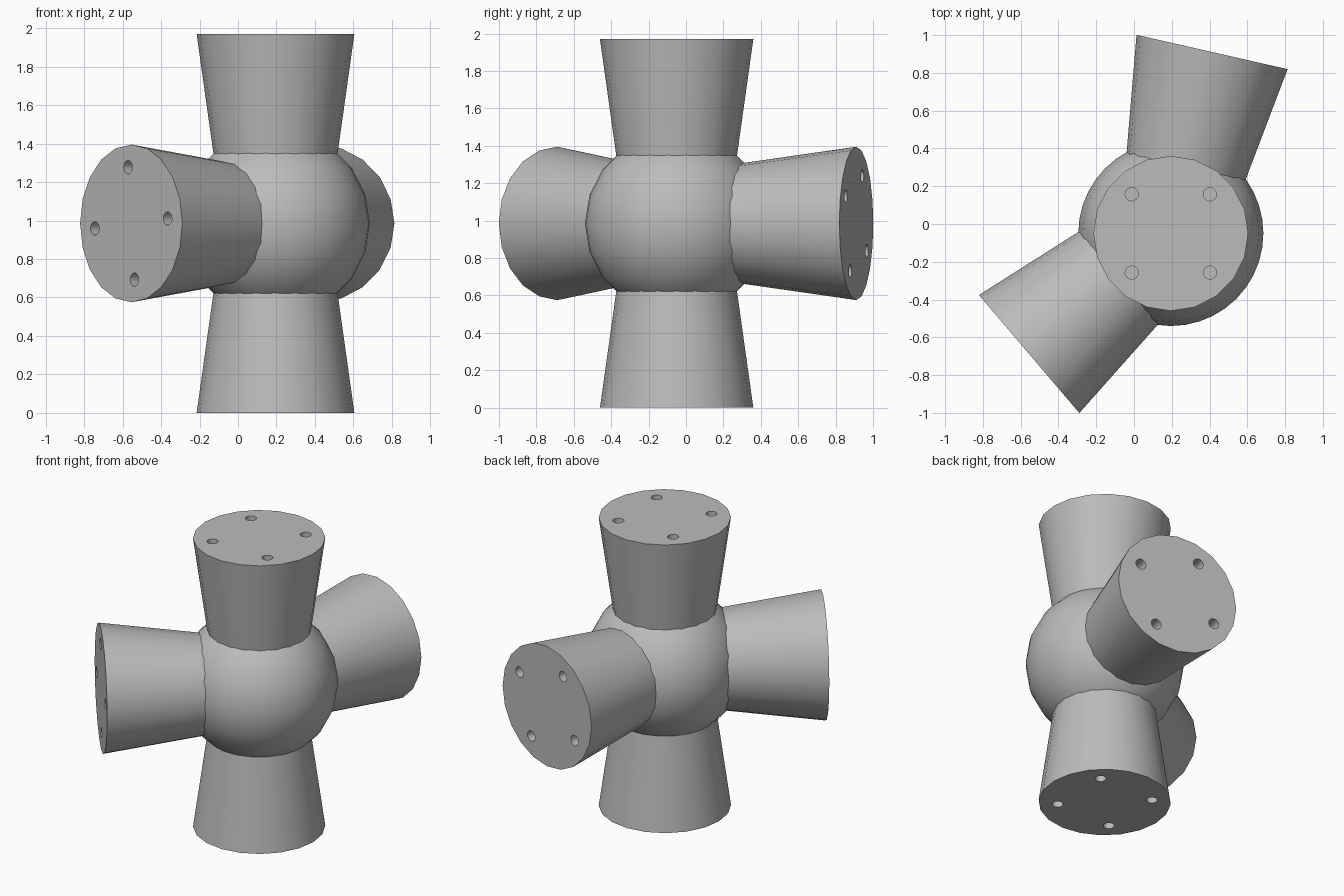
import bpy
import bmesh
import math
from mathutils import Matrix, Vector

if "Cube" in bpy.data.objects:
    bpy.data.objects.remove(bpy.data.objects["Cube"])

CENTER = Vector((0.195, -0.05, 0.985))
REACH = 0.985                      # hub centre to arm end
INNER, INNER_R, END_R = 0.30, 0.314, 0.41
HOLE_R, HOLE_RING, HOLE_DEPTH = 0.035, 0.293, 0.12
SIDES = 20

grey = bpy.data.materials.new("plain_grey")
grey.use_nodes = True
colour = (0.5, 0.5, 0.5, 1)
grey.diffuse_color = colour
grey.node_tree.nodes["Principled BSDF"].inputs["Base Color"].default_value = colour


def make_object(name, bm, matrix):
    mesh = bpy.data.meshes.new(name)
    bm.to_mesh(mesh)
    bm.free()
    mesh.materials.append(grey)
    obj = bpy.data.objects.new(name, mesh)
    bpy.context.collection.objects.link(obj)
    obj.matrix_world = matrix
    return obj


def select_only(obj):
    bpy.ops.object.select_all(action='DESELECT')
    obj.select_set(True)
    bpy.context.view_layer.objects.active = obj


def smooth(obj):
    select_only(obj)
    bpy.ops.object.shade_smooth_by_angle(angle=math.radians(30))


def add_arm(name, direction, side, hole_turn):
    """Flared arm along direction; hole angles are measured from side."""
    z = Vector(direction).normalized()
    x = Vector(side)
    x = (x - z * x.dot(z)).normalized()
    frame = Matrix((x, z.cross(x), z)).transposed().to_4x4()
    frame.translation = CENTER

    # Flared body
    bm = bmesh.new()
    bmesh.ops.create_cone(bm, cap_ends=True, segments=SIDES, radius1=INNER_R,
                          radius2=END_R, depth=REACH - INNER,
                          matrix=Matrix.Translation((0, 0, (REACH + INNER) / 2)))
    arm = make_object(name, bm, frame)

    # Four bolt holes
    bm = bmesh.new()
    for i in range(4):
        a = math.radians(hole_turn + 90 * i)
        spot = (HOLE_RING * math.cos(a), HOLE_RING * math.sin(a), REACH)
        bmesh.ops.create_cone(bm, cap_ends=True, segments=16, radius1=HOLE_R,
                              radius2=HOLE_R, depth=2 * HOLE_DEPTH,
                              matrix=Matrix.Translation(spot))
    cutter = make_object(name + "_hole_cutter", bm, frame)
    cutter.hide_render = True

    select_only(arm)
    mod = arm.modifiers.new("bolt_holes", 'BOOLEAN')
    mod.operation = 'DIFFERENCE'
    mod.solver = 'EXACT'
    mod.object = cutter
    bpy.ops.object.modifier_apply(modifier=mod.name)
    bpy.data.objects.remove(cutter)
    smooth(arm)


# Ball hub
bm = bmesh.new()
bmesh.ops.create_uvsphere(bm, u_segments=40, v_segments=10, radius=0.49)
smooth(make_object("ball_hub", bm, Matrix.Translation(CENTER)))

# Arms
front, back = math.radians(220.4), math.radians(77.2)
add_arm("top_arm", (0, 0, 1), (1, 0, 0), 45)
add_arm("bottom_arm", (0, 0, -1), (1, 0, 0), 45)
add_arm("front_right_arm", (math.cos(front), math.sin(front), 0),
        (-math.sin(front), math.cos(front), 0), 5)
add_arm("back_left_arm", (math.cos(back), math.sin(back), 0),
        (-math.sin(back), math.cos(back), 0), 60)
